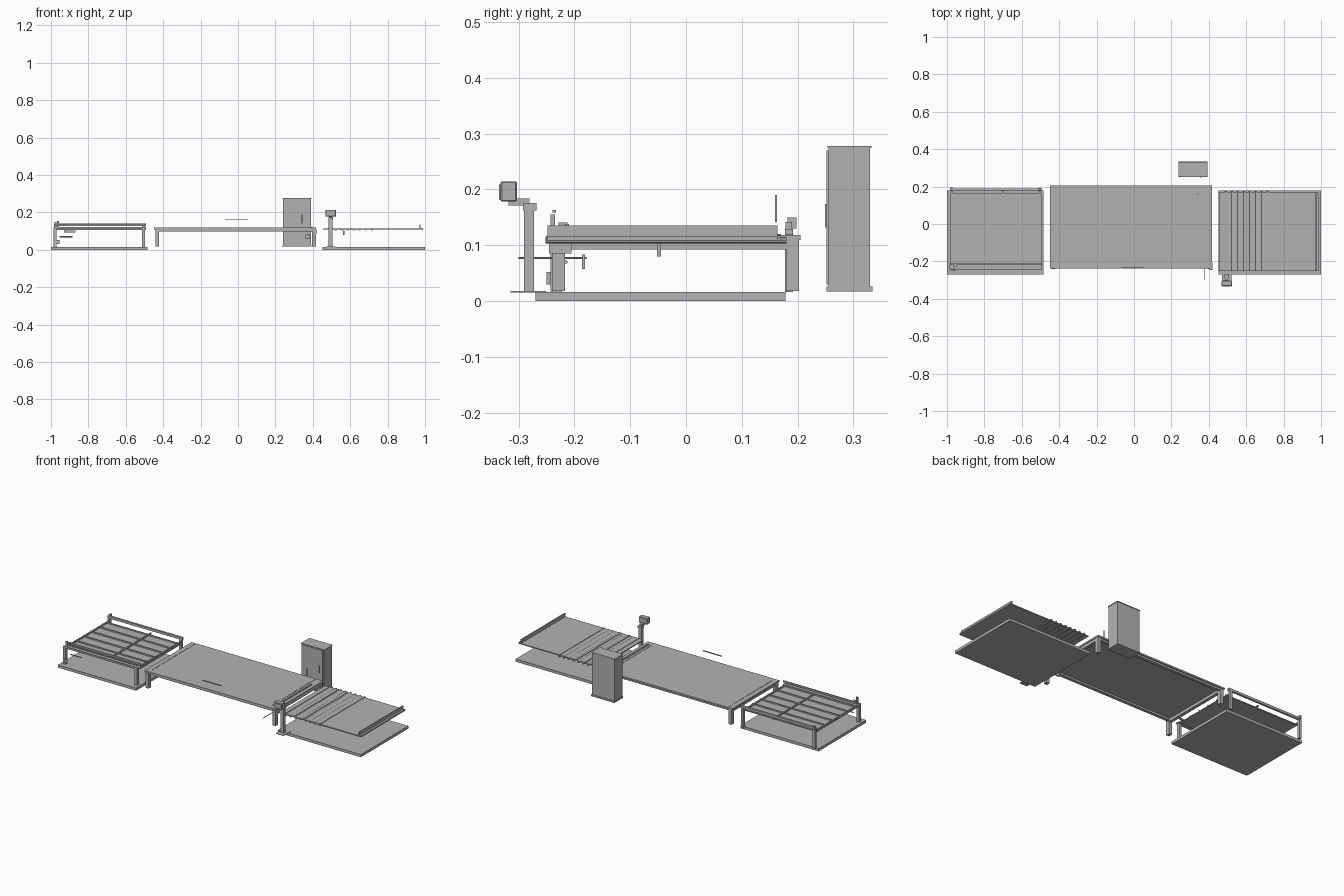
import bpy
from mathutils import Vector

grey = bpy.data.materials.new("machine grey")
grey.diffuse_color = (0.45, 0.45, 0.45, 1)


def box(name, x, y, z, bevel=0):
    """Box from its (min, max) extents on each axis."""
    bpy.ops.mesh.primitive_cube_add(size=1)
    o = bpy.context.object
    o.name = name
    o.location = [(a + b) / 2 for a, b in (x, y, z)]
    o.scale = [b - a for a, b in (x, y, z)]
    bpy.ops.object.transform_apply(location=False, rotation=False, scale=True)
    o.data.materials.append(grey)
    if bevel:
        m = o.modifiers.new("bevel", 'BEVEL')
        m.width, m.segments = bevel, 1
    return o


def rod(name, a, b, r, sides=10):
    """Cylinder between two points."""
    a, b = Vector(a), Vector(b)
    bpy.ops.mesh.primitive_cylinder_add(vertices=sides, radius=r, depth=(b - a).length)
    o = bpy.context.object
    o.name = name
    o.location = (a + b) / 2
    o.rotation_euler = (b - a).to_track_quat('Z', 'Y').to_euler()
    o.data.materials.append(grey)
    bpy.ops.object.shade_smooth_by_angle()
    return o


# Floor plates under the two end units
for name, x in (("left_base", (-1, -0.484)), ("right_base", (0.452, 1))):
    box(name, x, (-0.27, 0.178), (0, 0.016))

# Left unit: bed with lengthwise dividers
box("left_bed", (-0.98, -0.495), (-0.215, 0.165), (0.105, 0.110))
for i in range(6):
    y = -0.205 + i * 0.072
    box("bed_divider", (-0.98, -0.495), (y - 0.002, y + 0.002), (0.110, 0.118))
for x in (-0.975, -0.70, -0.505):
    box("bed_cross_bar", (x - 0.004, x + 0.004), (-0.23, 0.18), (0.110, 0.117))

# Left unit: side rails and posts
box("back_guard_rail", (-0.985, -0.492), (0.178, 0.190), (0.128, 0.142))
for x in (-0.978, -0.505):
    box("back_post", (x - 0.007, x + 0.007), (0.177, 0.192), (0.016, 0.130))
    box("front_post", (x - 0.008, x + 0.008), (-0.243, -0.222), (0.016, 0.118))
box("front_rail", (-0.985, -0.492), (-0.243, -0.236), (0.112, 0.122))
box("front_inner_rail", (-0.985, -0.492), (-0.217, -0.210), (0.128, 0.138))
box("front_rail_floor", (-0.985, -0.492), (-0.238, -0.212), (0.112, 0.117))
box("front_corner_post", (-0.968, -0.956), (-0.243, -0.235), (0.118, 0.155))
box("back_corner_post", (-0.982, -0.970), (0.182, 0.198), (0.13, 0.150))
box("front_corner_cap", (-0.965, -0.95), (-0.228, -0.212), (0.132, 0.141))
box("motor_box", (-0.93, -0.87), (-0.21, -0.165), (0.093, 0.104))
box("post_control", (-0.975, -0.955), (-0.250, -0.243), (0.030, 0.052))
rod("left_lever", (-0.955, -0.215, 0.07), (-0.885, -0.215, 0.07), 0.003)

# Central table
box("table_top", (-0.45, 0.418), (-0.238, 0.205), (0.109, 0.118))
for y in (-0.232, 0.180):
    box("table_long_beam", (-0.44, 0.412), (y, y + 0.018), (0.098, 0.109))
for x in (-0.442, 0.396):
    box("table_end_beam", (x, x + 0.018), (-0.23, 0.197), (0.092, 0.109))
    for y in (-0.24, 0.179):
        box("table_leg", (x, x + 0.020), (y, y + 0.023), (0.018, 0.109))

# Rows of small bumps at both ends of the table, and the end guide
for x in (-0.42, 0.372):
    for i in range(20):
        y = -0.21 + i * 0.0205
        box("table_roller_bump", (x - 0.002, x + 0.002), (y, y + 0.011), (0.117, 0.120))
box("end_guide", (0.388, 0.397), (-0.205, 0.13), (0.117, 0.123))
box("table_corner_bracket", (0.405, 0.42), (-0.245, -0.205), (0.085, 0.112))
rod("table_lever", (0.375, -0.30, 0.077), (0.375, -0.178, 0.077), 0.002)
box("lever_plate", (0.36, 0.385), (-0.186, -0.181), (0.057, 0.083))

# Loose floating parts
box("floating_bar", (-0.07, 0.053), (-0.239, -0.233), (0.159, 0.163))
box("floating_rod", (0.340, 0.344), (0.159, 0.163), (0.142, 0.190))

# Control cabinet
box("cabinet_plinth", (0.238, 0.392), (0.252, 0.334), (0.017, 0.026))
box("cabinet_body", (0.240, 0.390), (0.255, 0.330), (0.026, 0.275))
box("cabinet_roof", (0.238, 0.392), (0.253, 0.332), (0.274, 0.278))
box("cabinet_door", (0.248, 0.382), (0.252, 0.256), (0.030, 0.270))
box("cabinet_handle", (0.353, 0.361), (0.249, 0.253), (0.132, 0.174))

# Right unit: bed, cross strips, rollers and end stop
box("right_bed", (0.455, 0.985), (-0.250, 0.170), (0.108, 0.114))
for x in (0.485, 0.545, 0.605, 0.715):
    box("bed_strip", (x - 0.003, x + 0.003), (-0.250, 0.170), (0.113, 0.117))
for i in range(8):
    x = 0.49 + i * 0.032
    rod("bed_roller", (x, -0.252, 0.109), (x, 0.180, 0.109), 0.006, 8)
box("end_stop", (0.970, 0.976), (-0.248, 0.164), (0.113, 0.135))
box("end_stop_foot", (0.970, 0.988), (-0.248, 0.164), (0.108, 0.116))
box("sensor", (0.562, 0.570), (-0.052, -0.045), (0.080, 0.104))

# Right unit: operator post with screen
box("operator_foot", (0.470, 0.520), (-0.314, -0.250), (0.015, 0.018))
box("operator_post", (0.485, 0.505), (-0.290, -0.272), (0.018, 0.168))
box("operator_post_cap", (0.483, 0.507), (-0.292, -0.268), (0.162, 0.176))
box("operator_arm", (0.487, 0.503), (-0.318, -0.280), (0.171, 0.184))
box("operator_screen_box", (0.468, 0.524), (-0.332, -0.303), (0.178, 0.214), 0.002)
box("operator_screen", (0.472, 0.520), (-0.335, -0.331), (0.181, 0.209))
